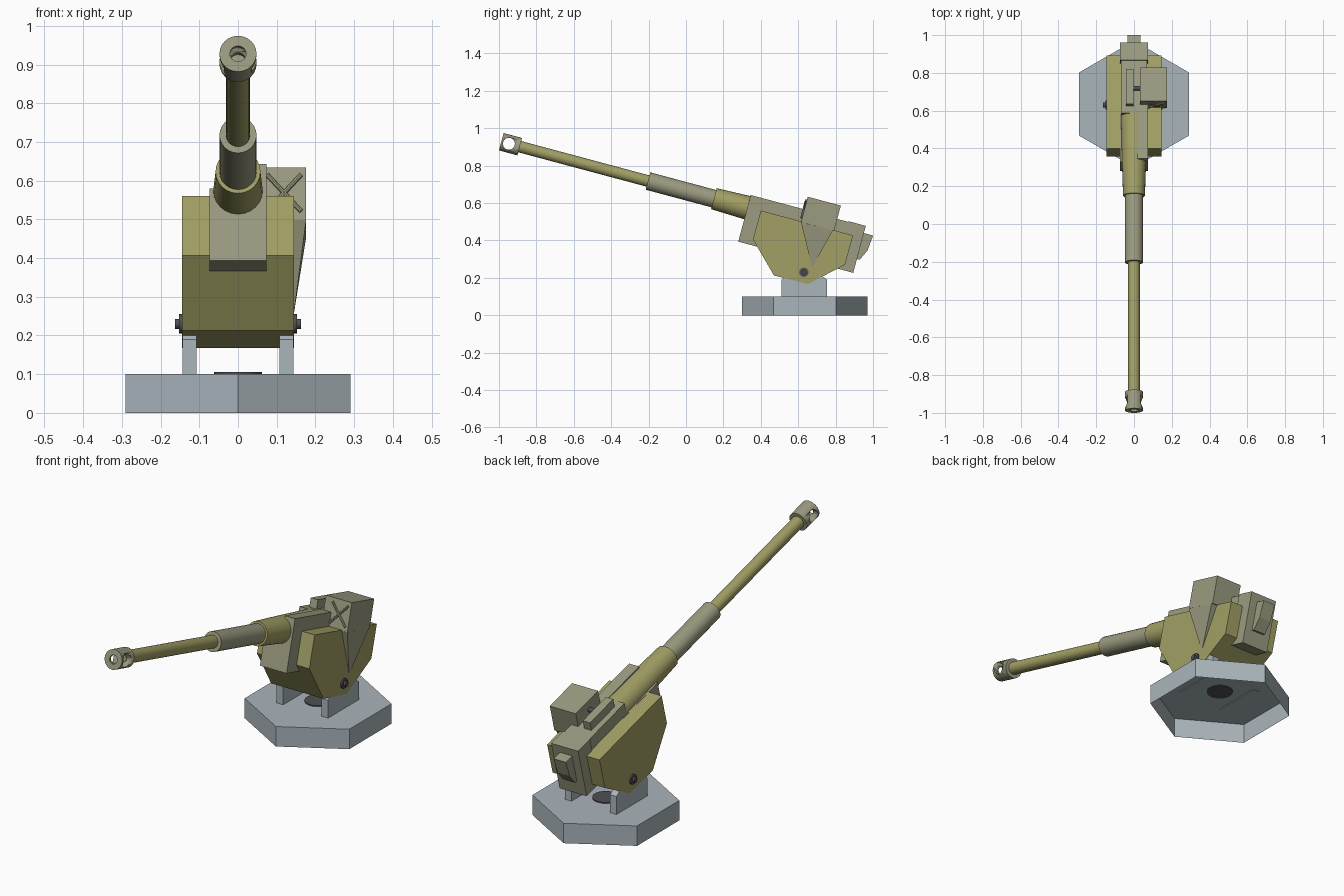
import bpy, bmesh, math
from mathutils import Matrix, Vector

if "Cube" in bpy.data.objects:
    bpy.data.objects.remove(bpy.data.objects["Cube"])

# Gun frame: x sideways, s along the barrel (backwards), u up; origin at muzzle cross hole
GUN = Matrix.Translation((0, -0.947, 0.917)) @ Matrix.Rotation(math.radians(-15), 4, 'X')
WORLD = Matrix.Identity(4)


def mat(name, col):
    m = bpy.data.materials.new(name)
    m.diffuse_color = (*col, 1)
    m.use_nodes = True
    m.node_tree.nodes["Principled BSDF"].inputs["Base Color"].default_value = m.diffuse_color
    return m


OLIVE = mat("olive", (0.36, 0.35, 0.13))
KHAKI = mat("khaki", (0.33, 0.33, 0.22))
STEEL = mat("blue_grey", (0.40, 0.46, 0.50))
DARK = mat("dark", (0.08, 0.08, 0.09))


def finish(name, bm, material, frame=WORLD, smooth=False):
    bmesh.ops.remove_doubles(bm, verts=bm.verts, dist=1e-5)
    bmesh.ops.recalc_face_normals(bm, faces=bm.faces)
    bm.transform(frame)
    me = bpy.data.meshes.new(name)
    bm.to_mesh(me)
    bm.free()
    if smooth:
        me.polygons.foreach_set("use_smooth", [True] * len(me.polygons))
        me.set_sharp_from_angle(angle=math.radians(35))
    me.materials.append(material)
    ob = bpy.data.objects.new(name, me)
    bpy.context.collection.objects.link(ob)
    return ob


def prism(name, pts, x0, x1, material, frame=WORLD):
    """Extrude a side profile of (y, z) points from x0 to x1."""
    bm = bmesh.new()
    f = bm.faces.new([bm.verts.new((x0, y, z)) for y, z in pts])
    r = bmesh.ops.extrude_face_region(bm, geom=[f])
    vs = [g for g in r["geom"] if isinstance(g, bmesh.types.BMVert)]
    bmesh.ops.translate(bm, verts=vs, vec=(x1 - x0, 0, 0))
    return finish(name, bm, material, frame)


def box(name, x, s, u, material, frame=GUN):
    pts = [(s[0], u[0]), (s[1], u[0]), (s[1], u[1]), (s[0], u[1])]
    return prism(name, pts, x[0], x[1], material, frame)


def lathe(name, prof, material, n=24):
    """Spin (s, r) points around the barrel axis."""
    bm = bmesh.new()
    vs = [bm.verts.new((0, s, r)) for s, r in prof]
    es = [bm.edges.new(p) for p in zip(vs, vs[1:])]
    bmesh.ops.spin(bm, geom=vs + es, cent=(0, 0, 0), axis=(0, 1, 0),
                   angle=math.tau, steps=n)
    return finish(name, bm, material, GUN, True)


def rod(name, a, b, r, material, frame=WORLD, n=16):
    a, b = Vector(a), Vector(b)
    bm = bmesh.new()
    bmesh.ops.create_cone(bm, cap_ends=True, segments=n, radius1=r, radius2=r, depth=(b - a).length)
    turn = (b - a).to_track_quat('Z', 'Y').to_matrix().to_4x4()
    bm.transform(Matrix.Translation((a + b) / 2) @ turn)
    return finish(name, bm, material, frame, True)


# Hexagonal base, open underneath
bm = bmesh.new()
ring = [(0.335 * math.sin(i * math.pi / 3), 0.635 + 0.335 * math.cos(i * math.pi / 3)) for i in range(6)]
low = [bm.verts.new((x, y, 0)) for x, y in ring]
top = [bm.verts.new((x, y, 0.1)) for x, y in ring]
bm.faces.new(top)
for i in range(6):
    j = (i + 1) % 6
    bm.faces.new((low[i], low[j], top[j], top[i]))
finish("base", bm, STEEL)
rod("base_disc", (0, 0.635, 0.097), (0, 0.635, 0.105), 0.062, DARK, n=24)

# Trunnion brackets and pins
bracket = [(0.51, 0.097), (0.755, 0.097), (0.755, 0.19), (0.72, 0.215), (0.54, 0.215), (0.51, 0.19)]
for side, sx in (("left", -1), ("right", 1)):
    prism("bracket_" + side, bracket, sx * 0.107, sx * 0.143, STEEL)
    rod("pin_" + side, (sx * 0.13, 0.63, 0.23), (sx * 0.152, 0.63, 0.23), 0.025, DARK)
    rod("pin_cap_" + side, (sx * 0.15, 0.63, 0.23), (sx * 0.163, 0.63, 0.23), 0.013, DARK)

# Cradle housing
prism("cradle_housing", [(0.40, 0.56), (0.358, 0.406), (0.47, 0.213), (0.652, 0.167),
                         (0.85, 0.27), (0.893, 0.427)], -0.145, 0.145, OLIVE)

# Receiver body, side rail, rear block and breech
box("receiver", (-0.074, 0.074), (1.32, 1.60), (-0.188, 0.005), KHAKI)
box("receiver_rail", (0.018, 0.074), (1.32, 1.62), (0.0, 0.07), KHAKI)
box("receiver_rear", (-0.07, 0.07), (1.57, 1.87), (-0.18, 0.066), KHAKI)
box("rear_plate", (-0.075, 0.075), (1.86, 1.957), (-0.19, 0.07), KHAKI)
prism("breech_block", [(1.95, 0.03), (2.008, 0.03), (2.0, -0.055), (1.972, -0.114), (1.95, -0.114)],
      -0.034, 0.034, KHAKI, GUN)

# Barrel assembly
lathe("shroud", [(1.135, 0), (1.135, 0.058), (1.32, 0.064), (1.58, 0.07), (1.58, 0)], OLIVE)
lathe("sleeve", [(0.77, 0), (0.77, 0.048), (1.14, 0.048), (1.14, 0)], KHAKI)
lathe("barrel", [(0.055, 0), (0.055, 0.031), (0.78, 0.031), (0.78, 0)], OLIVE)
muzzle = lathe("muzzle_brake", [(0.045, 0), (0.045, 0.021), (-0.042, 0.021), (-0.042, 0.048),
                                (0.06, 0.048), (0.06, 0)], KHAKI)
cutter = rod("muzzle_cutter", (-0.1, 0, 0), (0.1, 0, 0), 0.032, KHAKI, GUN, 24)
cutter.hide_render = True
cutter.hide_viewport = True
cut = muzzle.modifiers.new("cross_hole", 'BOOLEAN')
cut.operation = 'DIFFERENCE'
cut.solver = 'EXACT'
cut.object = cutter

# Sight box with crossed rods on its front, and its side mount
box("sight_box", (0.032, 0.176), (1.617, 1.80), (0.0, 0.14), KHAKI)
for i, (u0, u1) in enumerate(((0.022, 0.12), (0.12, 0.022))):
    rod(f"cross_rod_{i + 1}", (0.075, 1.613, u0), (0.163, 1.613, u1), 0.006, KHAKI, GUN, 8)
box("sight_plate", (-0.042, -0.002), (1.61, 1.80), (0.06, 0.11), KHAKI)
rod("sight_link", (-0.01, 1.70, 0.092), (0.04, 1.70, 0.092), 0.012, DARK, GUN, 12)

# Tapered gusset from sight box down to housing
bm = bmesh.new()
for p in ((0.12, 0.615, 0.498), (0.176, 0.615, 0.498), (0.176, 0.785, 0.453),
          (0.12, 0.785, 0.453), (0.144, 0.674, 0.254), (0.12, 0.674, 0.254)):
    bm.verts.new(p)
bmesh.ops.convex_hull(bm, input=bm.verts)
finish("sight_gusset", bm, KHAKI)
